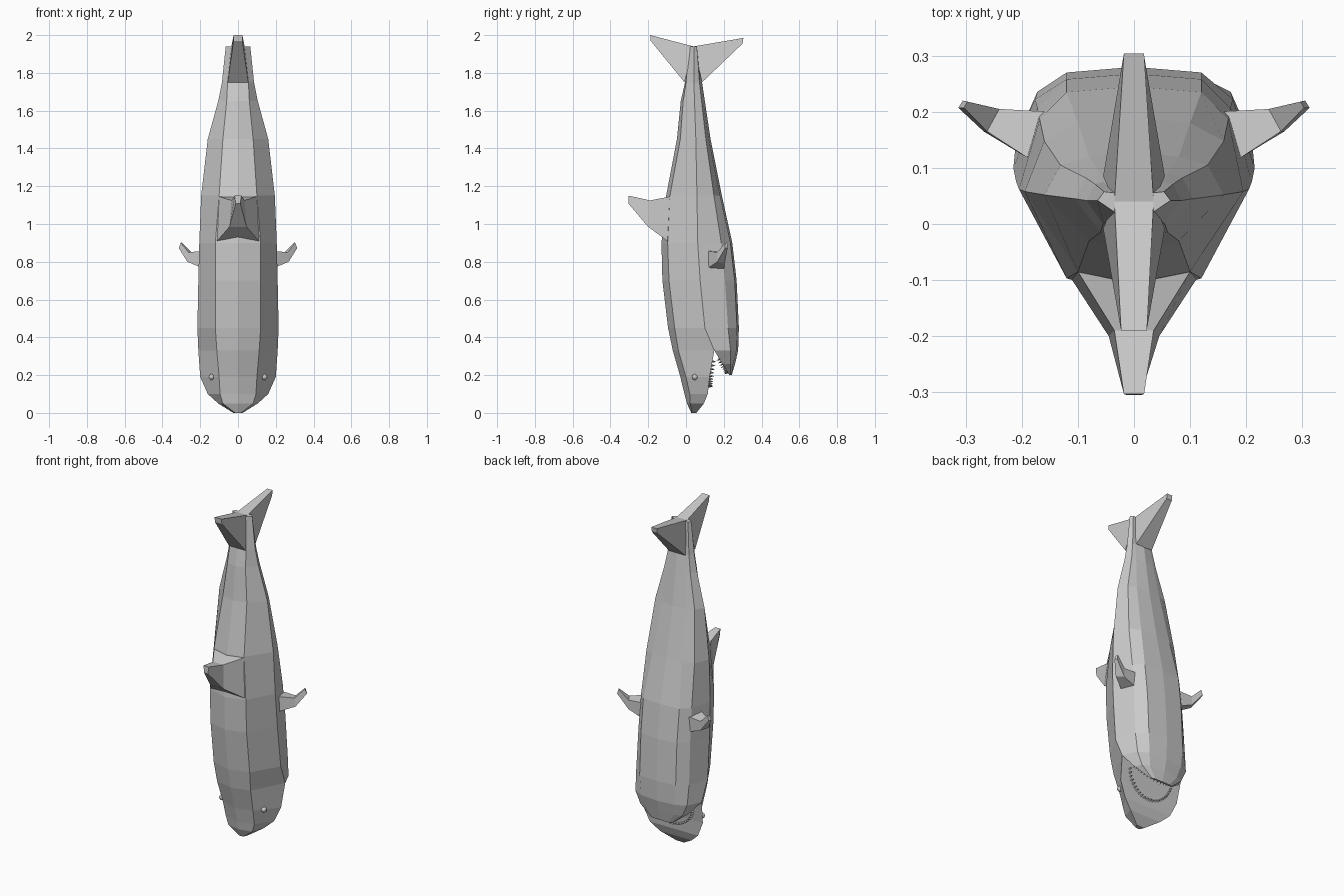
import bpy, bmesh, math
from mathutils import Vector, Matrix

if "Cube" in bpy.data.objects:
    bpy.data.objects.remove(bpy.data.objects["Cube"])

grey = bpy.data.materials.new("shark grey")
grey.diffuse_color = (0.6, 0.6, 0.6, 1)
grey.use_nodes = True
grey.node_tree.nodes["Principled BSDF"].inputs["Base Color"].default_value = grey.diffuse_color


def finish(bm, name):
    bmesh.ops.remove_doubles(bm, verts=bm.verts, dist=0.0005)
    bmesh.ops.recalc_face_normals(bm, faces=bm.faces)
    me = bpy.data.meshes.new(name)
    bm.to_mesh(me)
    bm.free()
    me.materials.append(grey)
    ob = bpy.data.objects.new(name, me)
    bpy.context.collection.objects.link(ob)
    return ob


def loft(bm, rings, cap_start=False, cap_end=False):
    loops = [[bm.verts.new(p) for p in r] for r in rings]
    for a, b in zip(loops, loops[1:]):
        n = len(a)
        for i in range(n):
            j = (i + 1) % n
            bm.faces.new((a[i], a[j], b[j], b[i]))
    if cap_start:
        bm.faces.new(loops[0])
    if cap_end:
        bm.faces.new(loops[-1])


def mirror_ring(half, z):
    # first and last points lie on the centre plane
    pts = half + [(-x, y) for x, y in half[-2:0:-1]]
    return [(x, y, z) for x, y in pts]


# Body: z, half width, back half width, back ridge y, back edge y, side y, belly y
sections = [
    (1.94, .065, .03, .015, .018, .042, .065),
    (1.75, .085, .055, -.005, .0, .042, .085),
    (1.65, .105, .06, -.028, -.015, .045, .10),
    (1.45, .16, .08, -.048, -.03, .052, .13),
    (1.15, .195, .10, -.105, -.085, .058, .19),
    (.90, .205, .12, -.13, -.097, .062, .245),
    (.70, .21, .12, -.125, -.09, .075, .268),
    (.45, .215, .12, -.095, -.06, .10, .28),
    (.33, .21, .112, -.07, -.04, .15, .276),
]
body = bmesh.new()
rings = []
for z, w, e, yd, ye, ym, yb in sections:
    y2 = ym + .68 * (yb - ym)
    rings.append(mirror_ring([(0, yd), (e, ye), (w, ym), (.82 * w, y2),
                              (e, yb - .01), (0, yb)], z))
loft(body, rings, cap_start=True)

# Upper jaw and snout: z, half width, back half width, ridge y, edge y, palate y
upper = [
    (.33, .21, .112, -.07, -.04, .15),
    (.19, .20, .10, -.03, .0, .125),
    (.10, .16, .095, -.008, .02, .115),
    (.05, .105, .08, .005, .022, .095),
    (.0, .025, .015, .028, .032, .055),
]
loft(body, [mirror_ring([(0, yd), (e, ye), (w, yp), (0, yp)], z)
            for z, w, e, yd, ye, yp in upper], cap_end=True)

# Lower jaw: z, half width, mouth y, flank (x, y), belly half width, belly y
lower = [
    (.33, .21, .15, .1722, .23568, .112, .276),
    (.26, .155, .192, .14, .235, .095, .26),
    (.20, .075, .23, .07, .236, .05, .242),
]
loft(body, [mirror_ring([(0, ym), (w, ym), (fx, fy), (e, yb - .01 * (z > .25)), (0, yb)], z)
            for z, w, ym, fx, fy, e, yb in lower], cap_end=True)
finish(body, "body")


def quad(xa, ya, za, xb, yb, zb):
    # symmetric four-point section with an upper and a lower edge
    return [(-xa, ya, za), (xa, ya, za), (xb, yb, zb), (-xb, yb, zb)]


# Dorsal fin
bm = bmesh.new()
loft(bm, [quad(.10, -.085, 1.145, .12, -.085, .90),
          quad(.035, -.19, 1.125, .045, -.20, .985),
          quad(.018, -.303, 1.15, .012, -.305, 1.108)], True, True)
finish(bm, "dorsal_fin")

# Tail flukes
for name, root_top, root_low, tip_y, tip_z, tip_x in (
        ("front_tail_fluke", .04, -.008, -.19, 2.0, .023),
        ("rear_tail_fluke", .04, .085, .304, 1.985, .018)):
    bm = bmesh.new()
    loft(bm, [quad(.035, root_top, 1.94, .055, root_low, 1.75),
              quad(tip_x, tip_y, tip_z, tip_x, tip_y * .985, tip_z - .03)], True, True)
    finish(bm, name)

# Pectoral fins
for side, name in ((1, "right_pectoral_fin"), (-1, "left_pectoral_fin")):
    fin = [
        [(.15, .20, .755), (.185, .115, .765), (.185, .115, .858), (.15, .20, .85)],
        [(.24, .205, .79), (.268, .165, .80), (.262, .165, .85), (.24, .205, .845)],
        [(.305, .22, .872), (.313, .207, .872), (.303, .207, .90), (.297, .218, .902)],
    ]
    bm = bmesh.new()
    loft(bm, [[(side * x, y, z) for x, y, z in r] for r in fin], True, True)
    finish(bm, name)

# Eyes
for side, name in ((1, "right_eye"), (-1, "left_eye")):
    bm = bmesh.new()
    bmesh.ops.create_uvsphere(bm, u_segments=10, v_segments=6, radius=.016,
                              matrix=Matrix.Translation((side * .14, .047, .19)))
    finish(bm, name)


def teeth(name, count, place, direction):
    bm = bmesh.new()
    d = Vector(direction).normalized()
    turn = d.to_track_quat('Z', 'Y').to_matrix().to_4x4()
    for i in range(count):
        t = math.radians(-80 + 160 * i / (count - 1))
        pos = Vector(place(t)) + d * .007
        bmesh.ops.create_cone(bm, cap_ends=True, segments=4, radius1=.008, radius2=0,
                              depth=.024, matrix=Matrix.Translation(pos) @ turn)
    finish(bm, name)


# Teeth follow a curved row along each jaw
def upper_row(t):
    z = .30 - .16 * math.cos(t)
    return (.15 * math.sin(t), .117 + .14 * (z - .1), z)


def lower_row(t):
    z = .30 - .085 * math.cos(t)
    return (.14 * math.sin(t), .15 + .62 * (.33 - z), z)


teeth("upper_teeth", 22, upper_row, (0, 1, -.1))
teeth("lower_teeth", 18, lower_row, (0, -.85, -.53))
